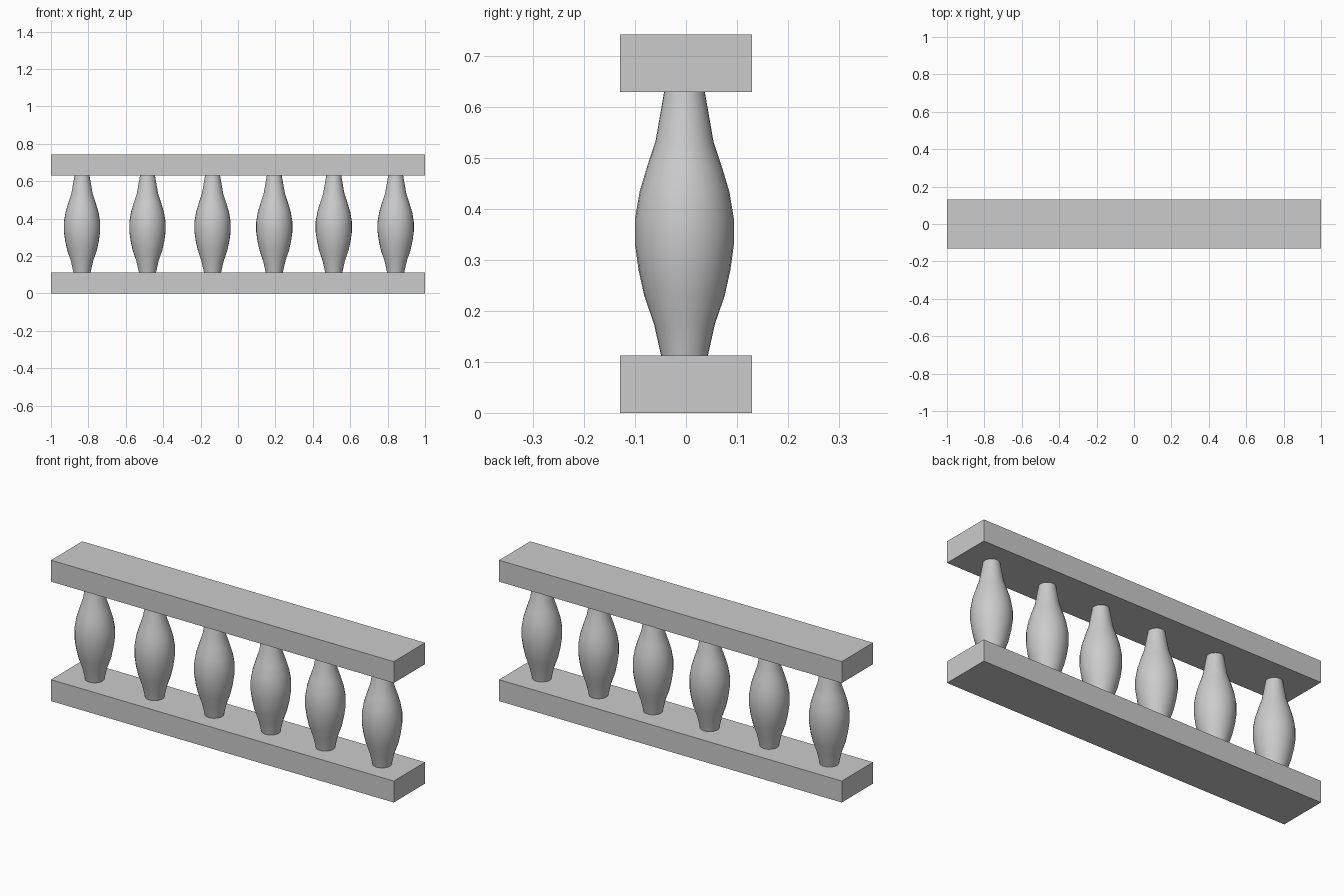
import bpy, bmesh, math

if "Cube" in bpy.data.objects:
    bpy.data.objects.remove(bpy.data.objects["Cube"])

RAIL_H, TOP_Z, DEPTH = 0.113, 0.63, 0.26
POSTS = [-0.834, -0.484, -0.136, 0.194, 0.512, 0.843]
# radius, height up the turned baluster
PROFILE = [(0.046, 0.113), (0.060, 0.175), (0.079, 0.23), (0.090, 0.28),
           (0.097, 0.33), (0.097, 0.382), (0.088, 0.435), (0.073, 0.485),
           (0.057, 0.533), (0.040, 0.63)]
SIDES = 28


def rail(name, z):
    bpy.ops.mesh.primitive_cube_add(size=1, location=(0, 0, z + RAIL_H / 2))
    ob = bpy.context.object
    ob.name = name
    ob.scale = (2, DEPTH, RAIL_H)
    bpy.ops.object.transform_apply(location=False, rotation=False, scale=True)


def baluster_mesh():
    bm = bmesh.new()
    rings = [[bm.verts.new((r * math.cos(2 * math.pi * i / SIDES),
                            r * math.sin(2 * math.pi * i / SIDES), z))
              for i in range(SIDES)] for r, z in PROFILE]
    for a, b in zip(rings, rings[1:]):
        for i in range(SIDES):
            j = (i + 1) % SIDES
            bm.faces.new((a[i], a[j], b[j], b[i])).smooth = True
    # end caps seated against the rails
    bm.faces.new(rings[0][::-1])
    bm.faces.new(rings[-1])
    for ring in (rings[0], rings[-1]):
        for i in range(SIDES):
            bm.edges.get((ring[i], ring[(i + 1) % SIDES])).smooth = False
    me = bpy.data.meshes.new("baluster")
    bm.to_mesh(me)
    bm.free()
    return me


# base and handrail
rail("base_rail", 0)
rail("top_rail", TOP_Z)

# row of balusters sharing one mesh
mesh = baluster_mesh()
for n, x in enumerate(POSTS, 1):
    ob = bpy.data.objects.new(f"baluster_{n}", mesh)
    ob.location = (x, -0.003, 0)
    bpy.context.collection.objects.link(ob)
